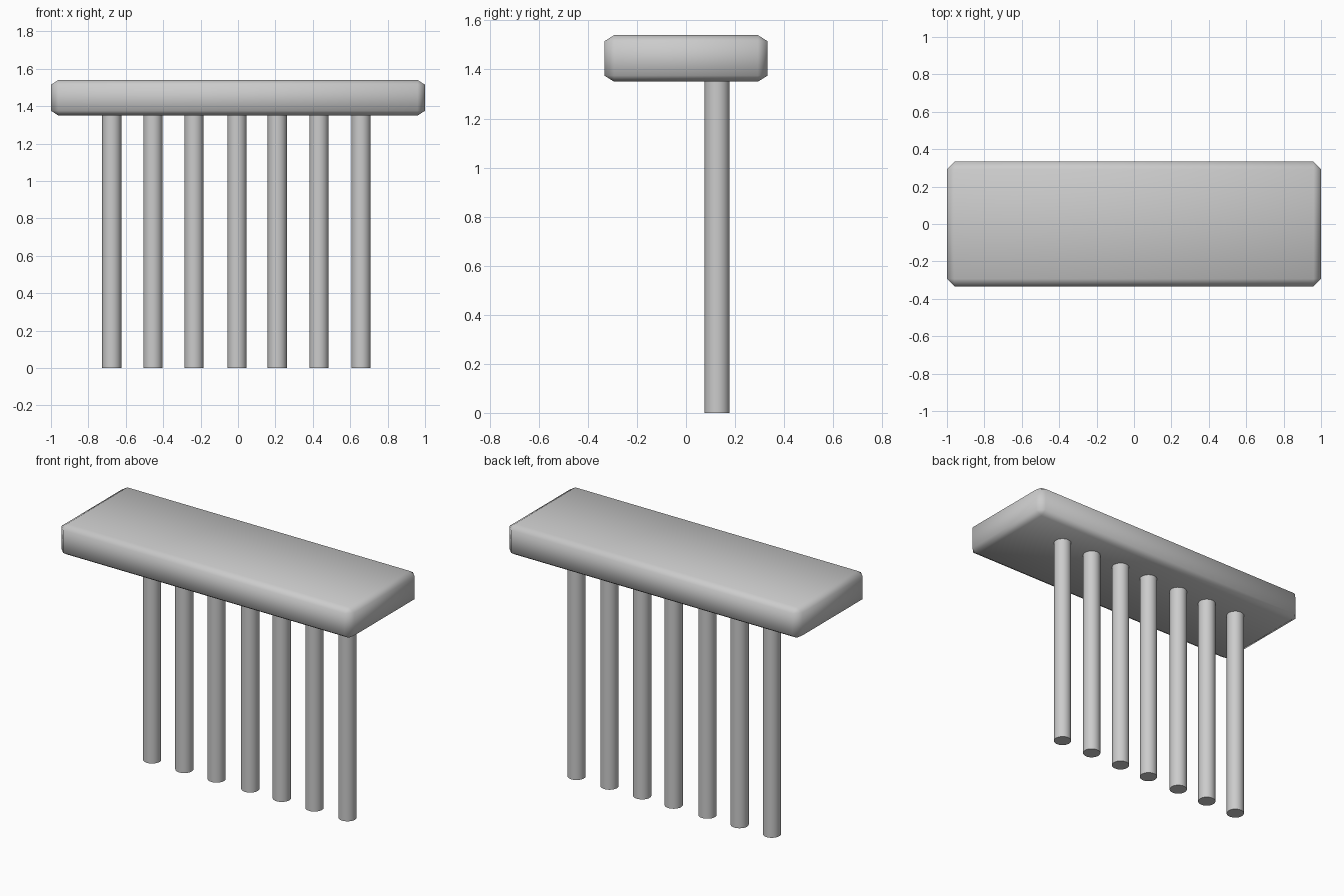
import bpy, math

if "Cube" in bpy.data.objects:
    bpy.data.objects.remove(bpy.data.objects["Cube"])

SLAB_Z0, SLAB_Z1 = 1.35, 1.54
LEG_X = [-0.675, -0.455, -0.235, -0.005, 0.21, 0.433, 0.658]
LEG_Y, LEG_R, LEG_TOP = 0.127, 0.051, 1.37


def apply_scale():
    bpy.ops.object.transform_apply(location=False, rotation=False, scale=True)


# Slab: chamfered box, squashed so the chamfer is shallower in z
squash = 0.63
bpy.ops.mesh.primitive_cube_add(size=1, location=(0, 0, (SLAB_Z0 + SLAB_Z1) / 2))
slab = bpy.context.object
slab.name = "slab_top"
slab.scale = (2.0, 0.666, (SLAB_Z1 - SLAB_Z0) / squash)
apply_scale()
bevel = slab.modifiers.new("chamfer", "BEVEL")
bevel.width = 0.04
bevel.segments = 1
bevel.limit_method = 'NONE'
bpy.ops.object.modifier_apply(modifier=bevel.name)
slab.scale.z = squash
apply_scale()
bpy.ops.object.shade_smooth()

# Row of round legs, set slightly behind the centre line
for i, x in enumerate(LEG_X, 1):
    bpy.ops.mesh.primitive_cylinder_add(vertices=32, radius=LEG_R, depth=LEG_TOP,
                                        location=(x, LEG_Y, LEG_TOP / 2))
    bpy.context.object.name = f"leg_{i}"
    bpy.ops.object.shade_smooth_by_angle(angle=math.radians(40))
